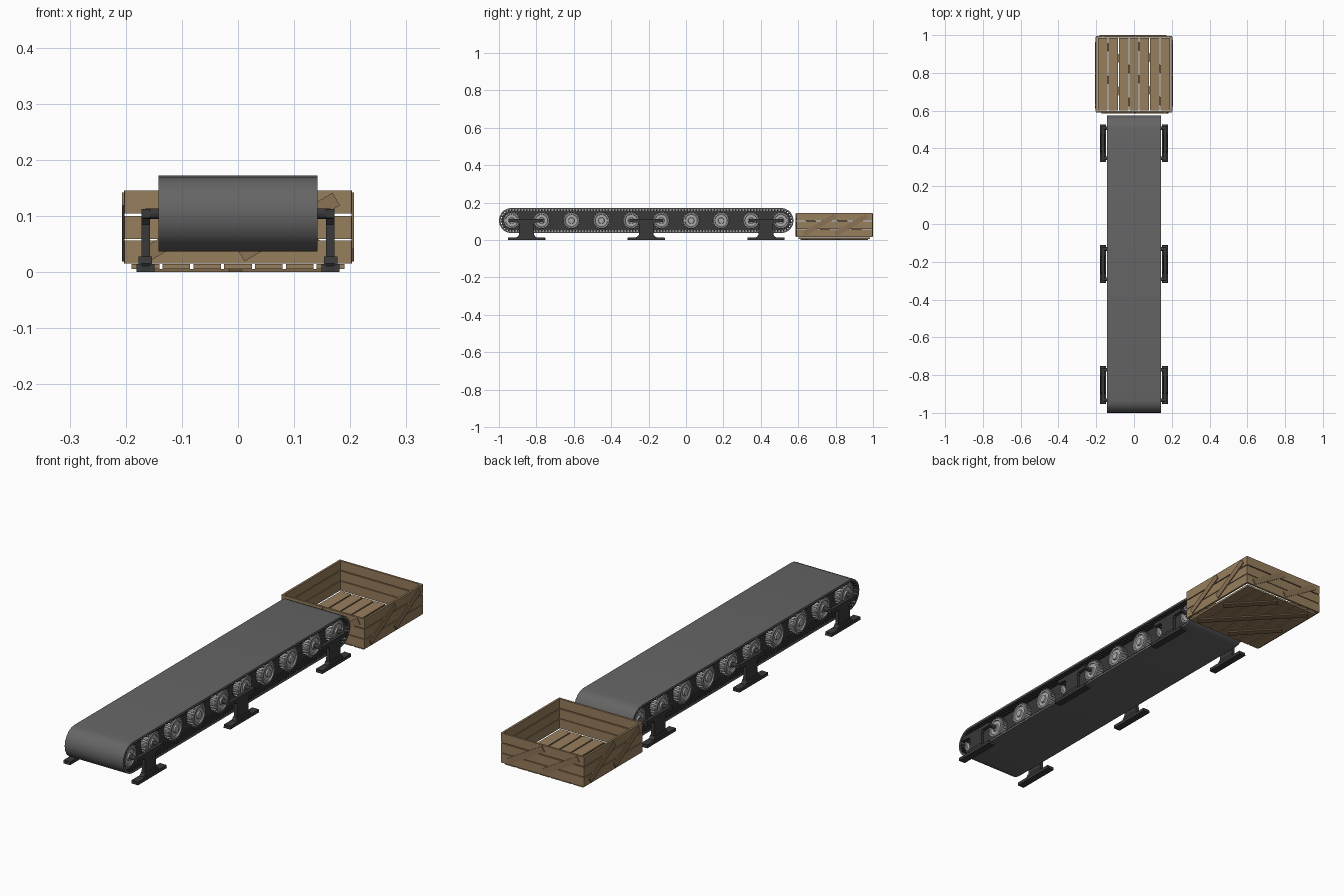
import bpy, bmesh, math
from mathutils import Matrix, Vector

if "Cube" in bpy.data.objects:
    bpy.data.objects.remove(bpy.data.objects["Cube"])


def material(name, c):
    m = bpy.data.materials.new(name)
    m.diffuse_color = (*c, 1)
    m.use_nodes = True
    m.node_tree.nodes["Principled BSDF"].inputs["Base Color"].default_value = m.diffuse_color
    return m


RUBBER = material("rubber", (0.13, 0.13, 0.13))
DARK = material("dark_metal", (0.04, 0.04, 0.042))
STEEL = material("steel", (0.4, 0.4, 0.4))
WOOD = material("wood", (0.31, 0.21, 0.11))
WOOD_DARK = material("brace_wood", (0.26, 0.17, 0.09))


def finish(name, bm, mat, smooth=False):
    bmesh.ops.recalc_face_normals(bm, faces=bm.faces)
    me = bpy.data.meshes.new(name)
    bm.to_mesh(me)
    bm.free()
    me.materials.append(mat)
    ob = bpy.data.objects.new(name, me)
    bpy.context.collection.objects.link(ob)
    if smooth:
        bpy.context.view_layer.objects.active = ob
        ob.select_set(True)
        bpy.ops.object.shade_smooth_by_angle(angle=math.radians(35))
        ob.select_set(False)
    return ob


def add_box(bm, size, matrix):
    bmesh.ops.create_cube(bm, size=1, matrix=matrix @ Matrix.Diagonal((*size, 1)))


def add_prism(bm, pts, x0, x1):
    """Closed (y, z) outline extruded along x."""
    f = bm.faces.new([bm.verts.new((x0, y, z)) for y, z in pts])
    r = bmesh.ops.extrude_face_region(bm, geom=[f])
    vs = [v for v in r["geom"] if isinstance(v, bmesh.types.BMVert)]
    bmesh.ops.translate(bm, vec=(x1 - x0, 0, 0), verts=vs)


def add_lathe(bm, profile, y, z, side, n):
    """(x, radius) profile turned about an axis along x."""
    rings = [[bm.verts.new((side * x, y + r * math.cos(2 * math.pi * i / n),
                            z + r * math.sin(2 * math.pi * i / n)))
              for i in range(n)] for x, r in profile]
    for a, b in zip(rings, rings[1:]):
        for i in range(n):
            j = (i + 1) % n
            bm.faces.new((a[i], a[j], b[j], b[i]))
    bm.faces.new(rings[0])
    bm.faces.new(rings[-1])


Y0, Y1, ZC = -0.9325, 0.5075, 0.104
WHEELS = [Y0 + 0.16 * i for i in range(10)]


def stadium(r, n=10):
    pts = []
    for cy, start in ((Y1, -90), (Y0, 90)):
        for i in range(n + 1):
            a = math.radians(start + 180 * i / n)
            pts.append((cy + r * math.cos(a), ZC + r * math.sin(a)))
    return pts


# belt loop
bm = bmesh.new()
loops = [[bm.verts.new((x, y, z)) for y, z in stadium(r)]
         for r, x in ((0.0675, -0.142), (0.0675, 0.142), (0.059, 0.142), (0.059, -0.142))]
for a, b in zip(loops, loops[1:] + loops[:1]):
    for i in range(len(a)):
        j = (i + 1) % len(a)
        bm.faces.new((a[i], a[j], b[j], b[i]))
finish("belt", bm, RUBBER, True)

# teeth on the inside of the belt edges
bm = bmesh.new()
R, L = 0.0565, Y1 - Y0
total, count = 2 * L + 2 * math.pi * R, 200
for k in range(count):
    s = total * k / count
    half = L + math.pi * R
    flip = s >= half
    s -= half if flip else 0
    a = math.pi / 2 + max(0, s - L) / R
    y, z = Y1 - min(s, L) + R * math.cos(a), R * math.sin(a)
    if flip:
        y, z, a = Y0 + Y1 - y, -z, a + math.pi
    for sx in (-1, 1):
        add_box(bm, (0.04, 0.007, 0.008), Matrix.Translation((sx * 0.12, y, ZC + z))
                @ Matrix.Rotation(a, 4, 'X'))
finish("belt_teeth", bm, DARK)

# inner side panels
for sx, side in ((-1, "left"), (1, "right")):
    bm = bmesh.new()
    add_prism(bm, stadium(0.054), sx * 0.085, sx * 0.1)
    finish(side + "_side_panel", bm, DARK)

# toothed wheels and axle stubs
for sx, side in ((-1, "left"), (1, "right")):
    for k, y in enumerate(WHEELS):
        bm = bmesh.new()
        add_lathe(bm, [(0.1, 0.044), (0.128, 0.044), (0.131, 0.041), (0.131, 0.034),
                       (0.126, 0.032), (0.126, 0.017), (0.132, 0.015)], y, ZC, sx, 28)
        for i in range(20):
            a = 2 * math.pi * i / 20
            add_box(bm, (0.024, 0.007, 0.009),
                    Matrix.Translation((sx * 0.114, y + 0.0455 * math.cos(a), ZC + 0.0455 * math.sin(a)))
                    @ Matrix.Rotation(a + math.pi / 2, 4, 'X'))
        finish(f"{side}_wheel_{k + 1}", bm, STEEL, True)

# support legs: foot, post, axle bar and two axles
half = [(0.1, 0.0), (0.1, 0.011), (0.05, 0.015), (0.04, 0.028), (0.038, 0.085),
        (0.045, 0.094), (0.09, 0.096), (0.09, 0.112)]
for sx, side in ((-1, "left"), (1, "right")):
    for k in (0, 4, 8):
        c = (WHEELS[k] + WHEELS[k + 1]) / 2
        bm = bmesh.new()
        add_prism(bm, [(c + y, z) for y, z in half] + [(c - y, z) for y, z in reversed(half)],
                  sx * 0.157, sx * 0.172)
        add_prism(bm, [(c - 0.1, 0), (c + 0.1, 0), (c + 0.098, 0.014), (c - 0.098, 0.014)],
                  sx * 0.149, sx * 0.181)
        add_prism(bm, [(c - 0.05, 0.012), (c + 0.05, 0.012), (c + 0.04, 0.028), (c - 0.04, 0.028)],
                  sx * 0.153, sx * 0.177)
        for y in (WHEELS[k], WHEELS[k + 1]):
            add_lathe(bm, [(0.126, 0.0095), (0.165, 0.0095)], y, ZC, sx, 12)
        finish(f"{side}_leg_{k // 4 + 1}", bm, DARK)

# crate
CENTRE = Matrix.Translation((0, 0.793, 0))


def brace(bm, p, q, width, thick, base):
    """Diagonal board between two points of a wall, given in the wall's (u, v)."""
    d = Vector(q) - Vector(p)
    m = (Vector(p) + Vector(q)) / 2
    add_box(bm, (d.length, width, thick), base @ Matrix.Translation((m.x, m.y, 0))
            @ Matrix.Rotation(math.atan2(d.y, d.x), 4, 'Z'))


for k, side in enumerate(("front", "right", "back", "left")):
    turn = CENTRE @ Matrix.Rotation(k * math.pi / 2, 4, 'Z')
    w = 0.394 if k % 2 else 0.404
    bm = bmesh.new()
    for z in (0.0355, 0.0795, 0.1245):
        add_box(bm, (w, 0.009, 0.041), turn @ Matrix.Translation((0, -0.1985, z)))
    finish(f"crate_{side}_planks", bm, WOOD)
    bm = bmesh.new()
    plane = turn @ Matrix.Translation((0, -0.2045, 0)) @ Matrix.Rotation(math.pi / 2, 4, 'X')
    for u in (-0.165, 0.005):
        brace(bm, (u, 0.03), (u + 0.17, 0.13), 0.026, 0.005, plane)
    finish(f"crate_{side}_braces", bm, WOOD_DARK)

# crate floor boards
bm = bmesh.new()
for i in range(7):
    add_box(bm, (0.0495, 0.384, 0.009), CENTRE @ Matrix.Translation((-0.165 + 0.055 * i, 0, 0.0095)))
finish("crate_floor_planks", bm, WOOD)
bm = bmesh.new()
base = CENTRE @ Matrix.Translation((0, 0, 0.0025))
brace(bm, (-0.165, 0.17), (0.165, -0.17), 0.03, 0.005, base)
brace(bm, (0.005, 0.17), (0.165, 0.0), 0.03, 0.005, base)
brace(bm, (-0.165, 0.0), (-0.005, -0.17), 0.03, 0.005, base)
finish("crate_floor_braces", bm, WOOD_DARK)
